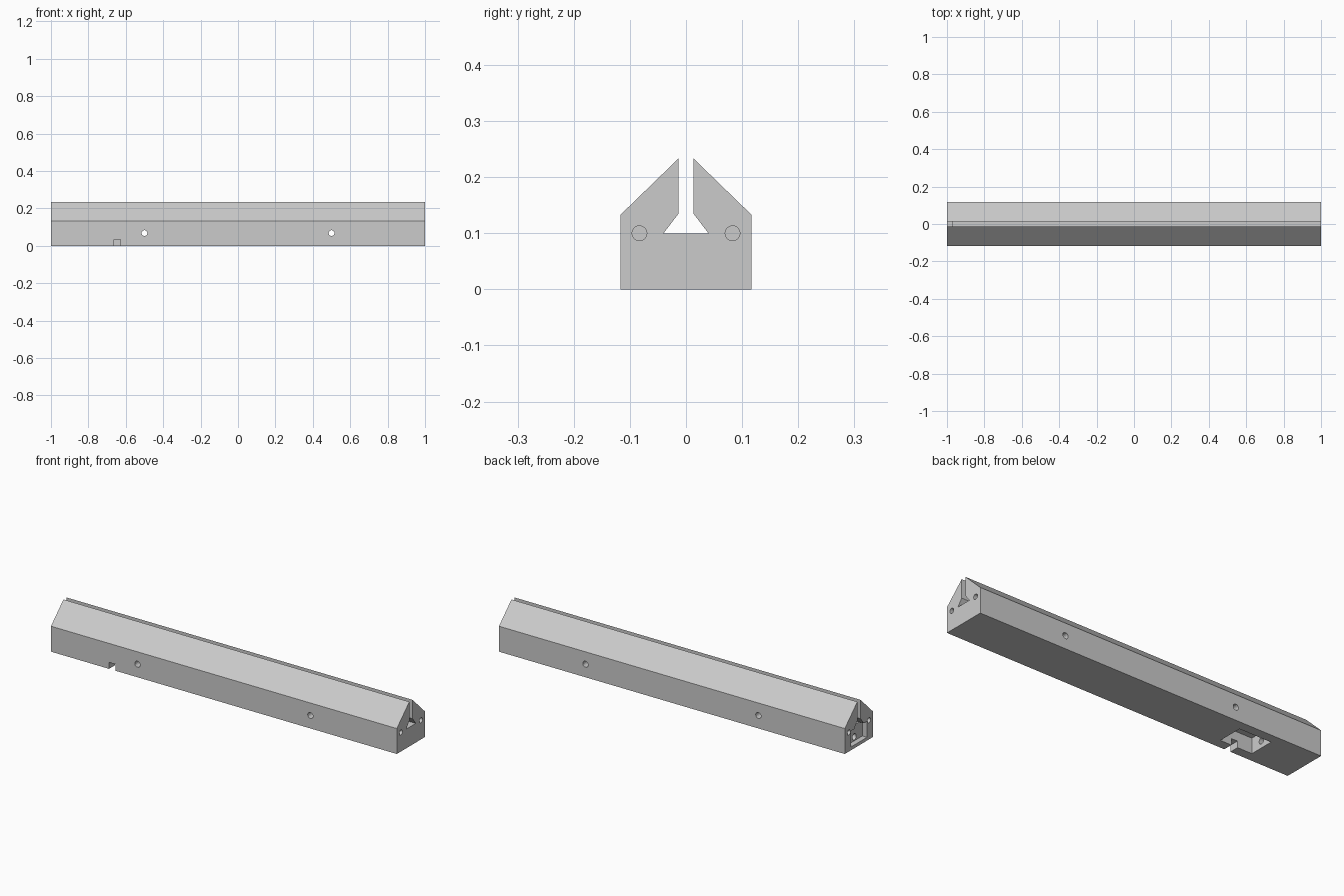
import bpy, bmesh
from math import pi
from mathutils import Matrix, Vector

cube = bpy.data.objects.get("Cube")
if cube:
    bpy.data.objects.remove(cube, do_unlink=True)

grey = bpy.data.materials.new("light grey")
grey.use_nodes = True
colour = (0.6, 0.6, 0.6, 1)
grey.diffuse_color = colour
grey.node_tree.nodes["Principled BSDF"].inputs["Base Color"].default_value = colour


def add_object(name, bm):
    bmesh.ops.recalc_face_normals(bm, faces=bm.faces)
    mesh = bpy.data.meshes.new(name)
    bm.to_mesh(mesh)
    bm.free()
    mesh.materials.append(grey)
    obj = bpy.data.objects.new(name, mesh)
    bpy.context.scene.collection.objects.link(obj)
    return obj


def box(name, low, high):
    low, high = Vector(low), Vector(high)
    bm = bmesh.new()
    bmesh.ops.create_cube(bm, size=1, matrix=Matrix.Translation((low + high) / 2)
                          @ Matrix.Diagonal((*(high - low), 1)))
    return add_object(name, bm)


def rod(name, centre, radius, length, axis):
    turn = Matrix.Rotation(pi / 2, 4, "Y" if axis == "X" else "X")
    bm = bmesh.new()
    bmesh.ops.create_cone(bm, cap_ends=True, segments=16, radius1=radius, radius2=radius,
                          depth=length, matrix=Matrix.Translation(centre) @ turn)
    return add_object(name, bm)


# Gabled bar with a keyhole slot, extruded along its length
half = [(0.1167, 0), (0.1167, 0.133), (0.0133, 0.2333), (0.0133, 0.135), (0.04, 0.1)]
profile = half + [(-y, z) for y, z in reversed(half)]
bm = bmesh.new()
face = bm.faces.new([bm.verts.new((-1, y, z)) for y, z in profile])
ext = bmesh.ops.extrude_face_region(bm, geom=[face])
bmesh.ops.translate(bm, vec=(2, 0, 0),
                    verts=[v for v in ext["geom"] if isinstance(v, bmesh.types.BMVert)])
bar = add_object("slotted_bar", bm)

# End pocket, underside recess, its side notch and the cable channel between them
cutters = [
    box("end_pocket", (-1.1, -0.067, 0.017), (-0.973, 0.067, 0.101)),
    box("underside_recess", (-0.748, -0.067, -0.1), (-0.563, 0.067, 0.08)),
    box("side_notch", (-0.664, -0.2, -0.1), (-0.628, -0.05, 0.034)),
    rod("cable_channel", (-0.86, 0, 0.038), 0.0165, 0.26, "X"),
]

# Cross holes through the sides, and blind screw holes in both ends
for side in (-1, 1):
    cutters.append(rod("cross_hole", (side * 0.5, 0, 0.068), 0.0155, 0.5, "Y"))
    for y in (-0.083, 0.083):
        cutters.append(rod("screw_hole", (side, y, 0.1), 0.0133, 0.2, "X"))

# Cut everything out of the bar, then discard the cutters
for cutter in cutters:
    cutter.hide_render = True
    mod = bar.modifiers.new(cutter.name, "BOOLEAN")
    mod.operation = "DIFFERENCE"
    mod.solver = "EXACT"
    mod.object = cutter
bpy.context.view_layer.update()
cut_mesh = bpy.data.meshes.new_from_object(
    bar.evaluated_get(bpy.context.evaluated_depsgraph_get()))
bar.modifiers.clear()
bar.data = cut_mesh
for cutter in cutters:
    bpy.data.objects.remove(cutter, do_unlink=True)
